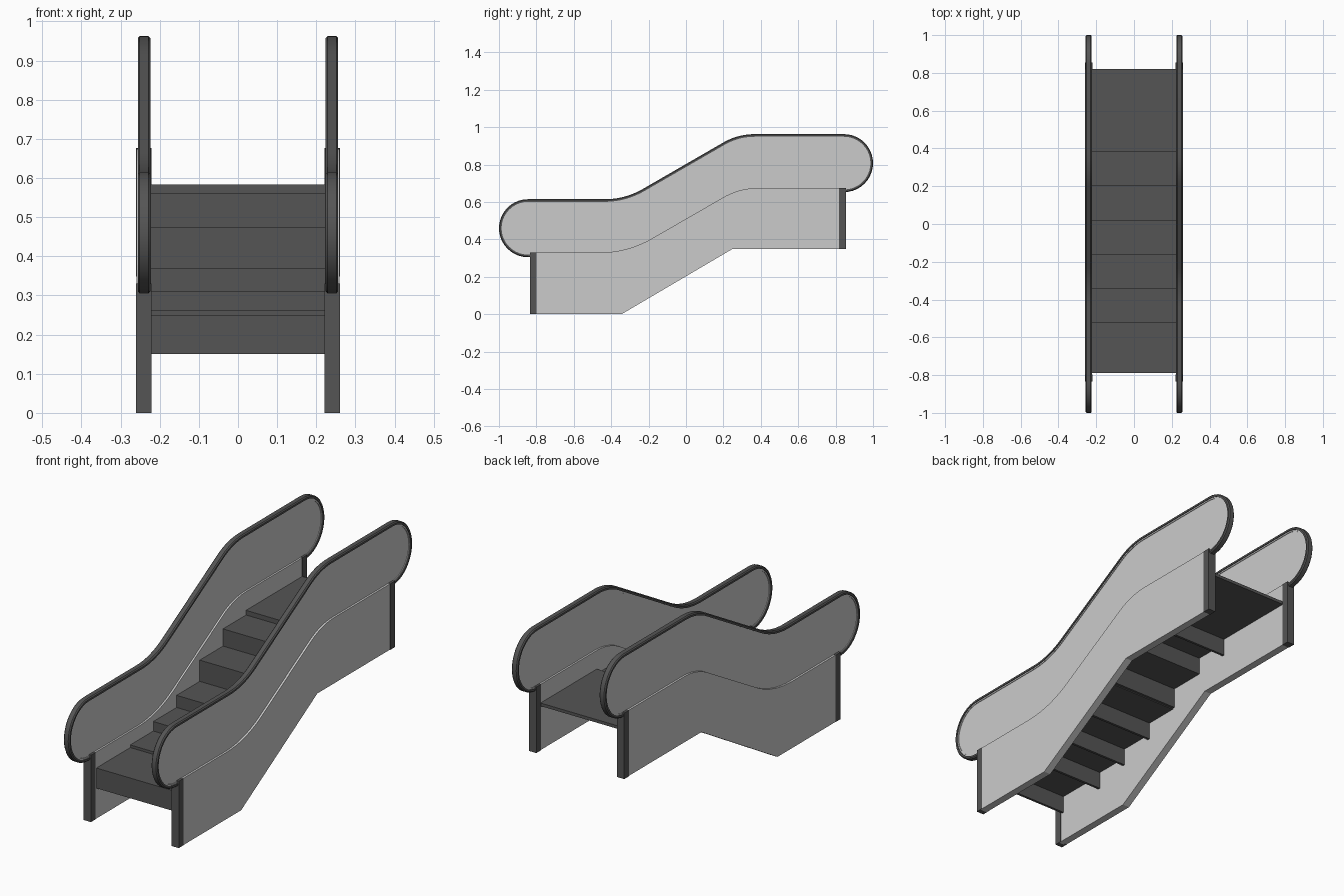
import bpy, bmesh
from math import sin, cos, radians
from mathutils import Vector as V

if "Cube" in bpy.data.objects:
    bpy.data.objects.remove(bpy.data.objects["Cube"])

dark = bpy.data.materials.new("dark_rubber")
dark.diffuse_color = (0.09, 0.09, 0.09, 1)
dark.use_nodes = True
dark.node_tree.nodes["Principled BSDF"].inputs["Base Color"].default_value = dark.diffuse_color
CX = 0.24  # centre plane of each side wall


def finish(bm, name, mirror=True, mat=None, smooth=False):
    bmesh.ops.recalc_face_normals(bm, faces=bm.faces)
    me = bpy.data.meshes.new(name)
    bm.to_mesh(me)
    bm.free()
    ob = bpy.data.objects.new(name, me)
    bpy.context.collection.objects.link(ob)
    if mat:
        me.materials.append(mat)
    if mirror:
        ob.modifiers.new("mirror", 'MIRROR')
    if smooth:
        bpy.ops.object.select_all(action='DESELECT')
        bpy.context.view_layer.objects.active = ob
        ob.select_set(True)
        bpy.ops.object.shade_smooth_by_angle(angle=radians(35))
    return ob


def extrude_profile(name, pts, x0, x1, **kw):
    bm = bmesh.new()
    f = bm.faces.new([bm.verts.new((x0, p[0], p[1])) for p in pts])
    r = bmesh.ops.extrude_face_region(bm, geom=[f])
    vs = [g for g in r['geom'] if isinstance(g, bmesh.types.BMVert)]
    bmesh.ops.translate(bm, verts=vs, vec=(x1 - x0, 0, 0))
    return finish(bm, name, **kw)


def bend(corner, t, up, n=10):
    """Smooth bend between a level run and the 30 degree incline."""
    c, s = V(corner), V((cos(radians(30)), sin(radians(30))))
    a, b = (c - V((t, 0)), c + s * t) if up else (c - s * t, c + V((t, 0)))
    return [a * (1 - u) ** 2 + c * 2 * u * (1 - u) + b * u * u
            for u in (i / n for i in range(n + 1))]


def arc(cy, cz, r, a0, a1, n=20):
    return [V((cy + r * cos(radians(a0 + (a1 - a0) * i / n)),
               cz + r * sin(radians(a0 + (a1 - a0) * i / n)))) for i in range(n + 1)]


def inset(path, d):
    out = []
    for i, p in enumerate(path):
        t = (path[min(i + 1, len(path) - 1)] - path[max(i - 1, 0)]).normalized()
        out.append(p + V((t.y, -t.x)) * d)
    return out


def sweep(name, path, section, **kw):
    bm = bmesh.new()
    cols = [[bm.verts.new((CX + x, p.x, p.y)) for p in inset(path, d)] for x, d in section]
    n = len(cols)
    for k in range(n):
        a, b = cols[k], cols[(k + 1) % n]
        for i in range(len(path) - 1):
            bm.faces.new((a[i], a[i + 1], b[i + 1], b[i]))
    for i in (0, -1):
        bm.faces.new([c[i] for c in cols])
    return finish(bm, name, **kw)


# handrail path: lower loop, incline, upper loop
rail = ([V((-0.825, 0.305))] + arc(-0.845, 0.46, 0.155, 270, 90)
        + bend((-0.326, 0.615), 0.11, True) + bend((0.277, 0.963), 0.09, False)
        + arc(0.845, 0.808, 0.155, 90, -90) + [V((0.83, 0.653))])
sweep("handrail", rail, [(-0.016, 0.014), (-0.016, 0.005), (-0.011, 0), (0.011, 0),
                         (0.016, 0.005), (0.016, 0.014)], mat=dark, smooth=True)
sweep("handrail_track", rail, [(-0.012, 0.013), (0.012, 0.013), (0.012, 0.021), (-0.012, 0.021)],
      smooth=True)

# skirt walls
ledge = bend((-0.312, 0.33), 0.15, True) + bend((0.286, 0.675), 0.10, False)
skirt = ([V((-0.81, 0.33))] + ledge
         + [V(p) for p in ((0.83, 0.675), (0.83, 0.35), (0.25, 0.35), (-0.345, 0), (-0.81, 0))])
extrude_profile("skirt_wall", skirt, 0.222, 0.259)

# balustrade panels, their feet sunk into the skirt
foot = [p - V((0, 0.02)) for p in [V((-0.805, 0.33))] + ledge + [V((0.825, 0.675))]]
extrude_profile("balustrade_panel", inset(rail, 0.02)[1:-1] + foot[::-1], CX - 0.009, CX + 0.009)

# end posts
for name, y0, y1, z0, z1 in (("lower_post", -0.835, -0.798, 0, 0.331),
                             ("upper_post", 0.818, 0.855, 0.349, 0.676)):
    extrude_profile(name, [(y0, z0), (y1, z0), (y1, z1), (y0, z1)], 0.2205, 0.2605, mat=dark)

# steps and landings: tread with a hanging riser
ys = [-0.79, -0.525, -0.345, -0.163, 0.018, 0.2, 0.38, 0.82]
zs = [0.25, 0.263, 0.31, 0.37, 0.475, 0.56, 0.583]
for i, z in enumerate(zs):
    y0, y1 = ys[i], ys[i + 1]
    low = z - (0.10 if i == 0 else max(0.10, z - zs[i - 1] + 0.01))
    extrude_profile("step_%d" % (i + 1),
                    [(y0, low), (y0, z), (y1, z), (y1, z - 0.015),
                     (y0 + 0.012, z - 0.015), (y0 + 0.012, low)],
                    -0.222, 0.222, mirror=False, mat=dark)
